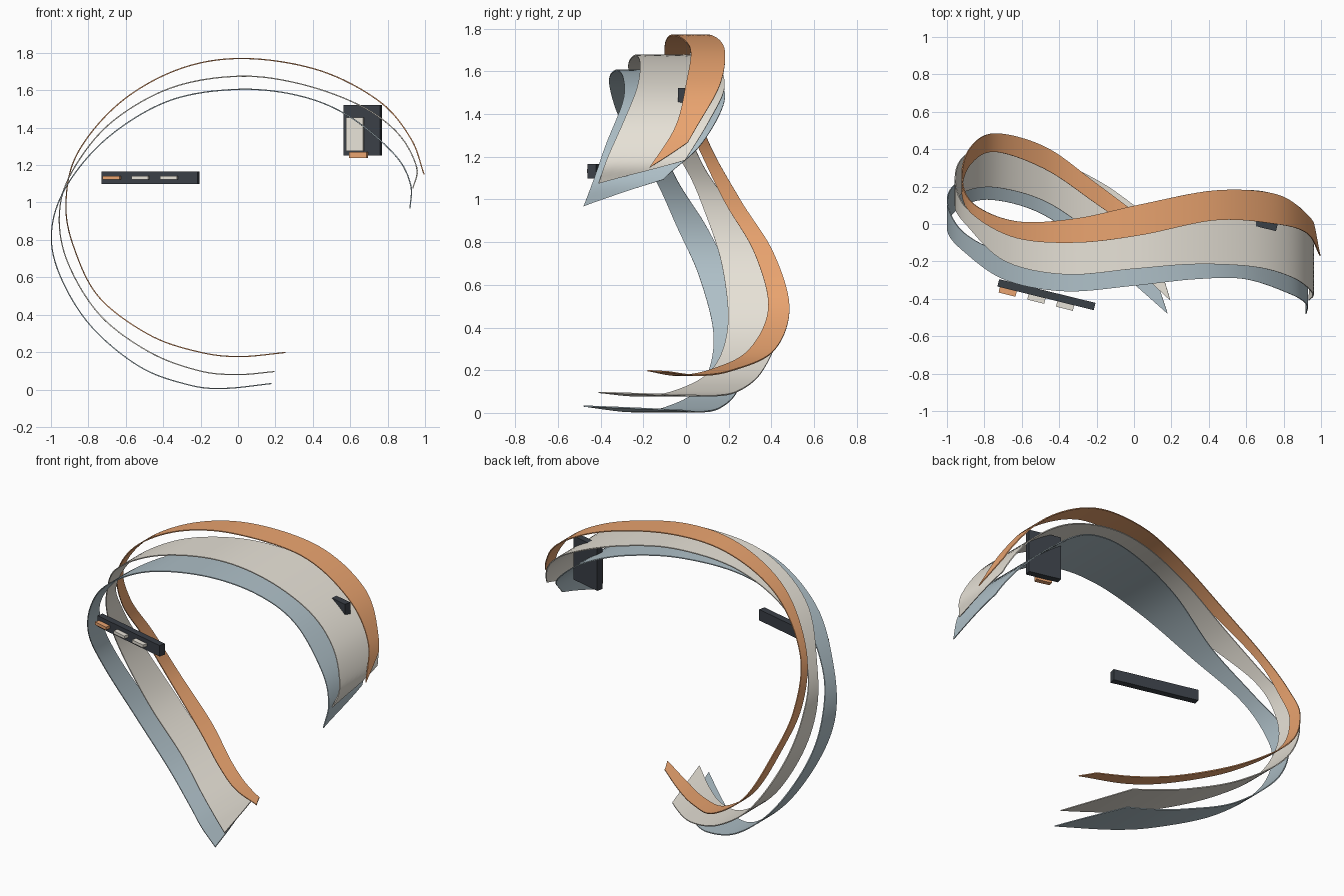
import bpy, bmesh, math
from mathutils import Matrix, Vector


def material(name, rgb):
    m = bpy.data.materials.new(name)
    m.diffuse_color = (*rgb, 1)
    return m


ORANGE = material("orange", (0.82, 0.37, 0.16))
CREAM = material("cream", (0.80, 0.76, 0.68))
BLUE = material("pale_blue", (0.43, 0.53, 0.58))
DARK = material("charcoal", (0.042, 0.05, 0.062))


def spline(pts, u):
    """Catmull-Rom through rows of (x, z, front y, back y)."""
    n = len(pts)
    i = max(0, min(int(u), n - 2))
    t = u - i
    b, c = Vector(pts[i]), Vector(pts[i + 1])
    a = Vector(pts[i - 1]) if i > 0 else 2 * b - c
    d = Vector(pts[i + 2]) if i + 2 < n else 2 * c - b
    return 0.5 * (2 * b + (c - a) * t + (2 * a - 5 * b + 4 * c - d) * t * t
                  + (3 * b - a - 3 * c + d) * t ** 3)


def ribbon(name, pts, trim_top, trim_low, mat, steps=110, across=8):
    """Curved band; the back edge is trimmed so both ends are cut on a slant."""
    bm = bmesh.new()
    last = len(pts) - 1
    rows = []
    for s in range(steps + 1):
        f = s / steps
        front, back = f * last, trim_top + f * (last - trim_low - trim_top)
        row = []
        for k in range(across + 1):
            v = k / across
            x, z, yf, yb = spline(pts, front + (back - front) * v)
            row.append(bm.verts.new((x, yf + (yb - yf) * v, z)))
        rows.append(row)
    for r, q in zip(rows, rows[1:]):
        for k in range(across):
            bm.faces.new((r[k], q[k], q[k + 1], r[k + 1]))
    bmesh.ops.recalc_face_normals(bm, faces=bm.faces[:])
    me = bpy.data.meshes.new(name)
    bm.to_mesh(me)
    bm.free()
    ob = bpy.data.objects.new(name, me)
    bpy.context.collection.objects.link(ob)
    me.materials.append(mat)
    mod = ob.modifiers.new("thickness", "SOLIDIFY")
    mod.thickness, mod.offset = 0.006, 0
    bpy.ops.object.select_all(action='DESELECT')
    ob.select_set(True)
    bpy.context.view_layer.objects.active = ob
    bpy.ops.object.modifier_apply(modifier=mod.name)
    bpy.ops.object.shade_smooth_by_angle(angle=math.radians(35))


def block(name, frame, loc, size, mat):
    bpy.ops.mesh.primitive_cube_add(size=1)
    ob = bpy.context.object
    ob.name = name
    ob.data.transform(Matrix.Diagonal((*size, 1)))
    ob.matrix_world = frame @ Matrix.Translation(loc)
    ob.data.materials.append(mat)


# Three nested bands, from the upper right end over the top to the low end
ribbon("orange_ribbon", [
    (0.995, 1.15, -0.17, -0.06), (0.925, 1.34, -0.05, 0.05),
    (0.757, 1.54, 0.0, 0.16), (0.436, 1.706, 0.02, 0.18),
    (0.035, 1.77, -0.06, 0.105), (-0.31, 1.715, -0.10, 0.03),
    (-0.63, 1.535, -0.075, 0.015), (-0.86, 1.26, 0.05, 0.11),
    (-0.92, 0.99, 0.18, 0.26), (-0.874, 0.75, 0.32, 0.41),
    (-0.74, 0.49, 0.385, 0.485), (-0.47, 0.29, 0.29, 0.41),
    (-0.205, 0.20, 0.11, 0.22), (0.01, 0.176, -0.04, 0.06),
    (0.254, 0.198, -0.18, -0.12)], 0.62, 0.2, ORANGE)
ribbon("cream_ribbon", [
    (0.935, 1.075, -0.41, -0.08), (0.955, 1.19, -0.37, 0.0),
    (0.855, 1.37, -0.29, 0.11), (0.65, 1.52, -0.23, 0.18),
    (0.33, 1.635, -0.215, 0.15), (0.0, 1.675, -0.24, 0.08),
    (-0.366, 1.61, -0.27, 0.0), (-0.687, 1.42, -0.20, -0.02),
    (-0.89, 1.16, -0.01, 0.08), (-0.955, 0.936, 0.09, 0.23),
    (-0.912, 0.684, 0.17, 0.36), (-0.74, 0.40, 0.195, 0.43),
    (-0.473, 0.20, 0.12, 0.36), (-0.206, 0.10, -0.06, 0.24),
    (0.0, 0.08, -0.23, 0.10), (0.195, 0.096, -0.41, -0.07)], 0.95, 0.72, CREAM)
ribbon("blue_ribbon", [
    (0.92, 0.968, -0.48, -0.2), (0.922, 1.10, -0.43, -0.1),
    (0.837, 1.257, -0.375, 0.07), (0.596, 1.46, -0.295, 0.18),
    (0.33, 1.57, -0.295, 0.14), (0.0, 1.605, -0.33, 0.04),
    (-0.366, 1.545, -0.36, -0.07), (-0.687, 1.355, -0.30, -0.14),
    (-0.905, 1.107, -0.15, -0.05), (-0.995, 0.866, -0.04, 0.10),
    (-0.96, 0.63, 0.065, 0.21), (-0.794, 0.348, 0.13, 0.29),
    (-0.527, 0.123, 0.07, 0.25), (-0.26, 0.024, -0.10, 0.16),
    (-0.07, 0.006, -0.26, 0.04), (0.18, 0.032, -0.48, -0.14)], 0.95, 0.6, BLUE)

# Long dark bar with three small inlays on its front
turn = Matrix.Rotation(math.radians(-13.8), 4, 'Z')
bar = Matrix.Translation((-0.468, -0.378, 1.133)) @ turn
block("bar", bar, (0, 0, 0), (0.53, 0.04, 0.068), DARK)
for i, mat in enumerate((ORANGE, CREAM, CREAM)):
    block(f"bar_inlay_{i + 1}", bar, (-0.205 + 0.158 * i, -0.035, 0),
          (0.093, 0.03, 0.018), mat)

# Upright dark panel with a pale plate and an orange tab
panel = Matrix.Translation((0.667, 0.005, 1.387)) @ turn
block("panel", panel, (0, 0, 0), (0.2, 0.04, 0.27), DARK)
block("panel_plate", panel, (-0.035, -0.03, -0.022), (0.093, 0.02, 0.18), CREAM)
block("panel_tab", panel, (-0.015, -0.035, -0.132), (0.095, 0.03, 0.032), ORANGE)
